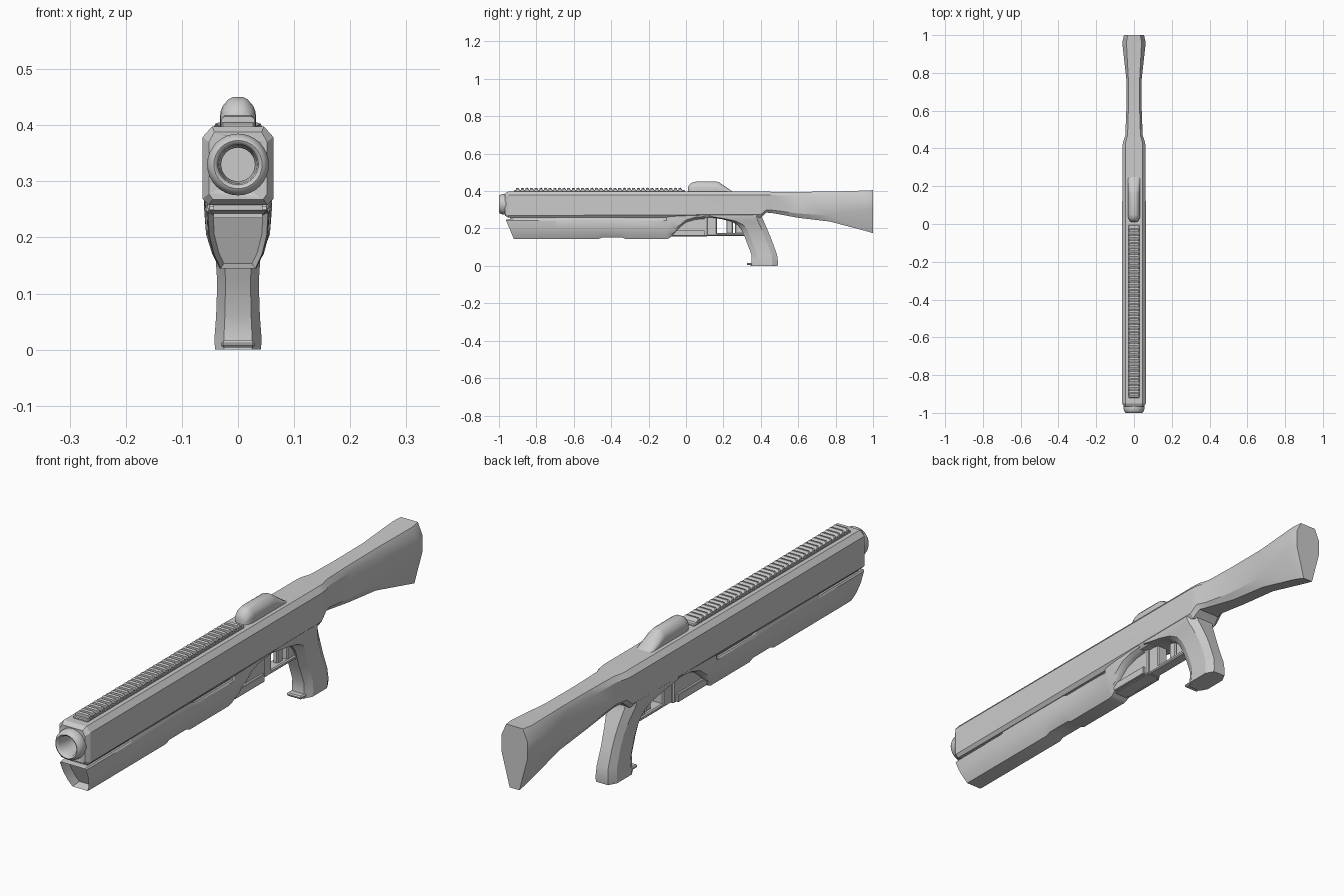
import bpy, bmesh, math
from mathutils import Vector

if "Cube" in bpy.data.objects:
    bpy.data.objects.remove(bpy.data.objects["Cube"])

grey = bpy.data.materials.new("plain_grey")
grey.diffuse_color = (0.6, 0.6, 0.6, 1)
grey.use_nodes = True
grey.node_tree.nodes["Principled BSDF"].inputs["Base Color"].default_value = grey.diffuse_color


def finish(name, bm, angle=28):
    bmesh.ops.recalc_face_normals(bm, faces=bm.faces)
    me = bpy.data.meshes.new(name)
    bm.to_mesh(me)
    bm.free()
    me.materials.append(grey)
    ob = bpy.data.objects.new(name, me)
    bpy.context.collection.objects.link(ob)
    bpy.ops.object.select_all(action='DESELECT')
    ob.select_set(True)
    bpy.context.view_layer.objects.active = ob
    bpy.ops.object.shade_smooth_by_angle(angle=math.radians(angle))
    return ob


def loft(rings, closed=False):
    """Skin equal-length point rings; cap both ends unless closed."""
    bm = bmesh.new()
    vs = [[bm.verts.new(p) for p in r] for r in rings]
    n = len(vs[0])
    pairs = list(zip(vs, vs[1:])) + ([(vs[-1], vs[0])] if closed else [])
    for a, b in pairs:
        for i in range(n):
            bm.faces.new((a[i], a[(i + 1) % n], b[(i + 1) % n], b[i]))
    caps = [] if closed else [bm.faces.new(vs[0]), bm.faces.new(vs[-1])]
    return bm, caps


def mirrored(y, half):
    """Ring at y from right-half (x, z) points listed top to bottom."""
    return [(x, y, z) for x, z in half] + [(-x, y, z) for x, z in reversed(half)]


def box(name, w, y0, y1, z0, z1, bevel=0.004):
    bm, _ = loft([mirrored(y, [(w, z1), (w, z0)]) for y in (y0, y1)])
    if bevel:
        bmesh.ops.bevel(bm, geom=bm.edges[:], offset=bevel, segments=1, affect='EDGES')
    return finish(name, bm)


# upper body and stock: y, top half width, half width, bottom half width, z0, lower edge, upper edge, z1
body_rows = [
    (-0.967, .042, .052, .045, .268, .278, .370, .388),
    (-0.950, .046, .063, .052, .258, .269, .379, .398),
    (0.400, .046, .062, .050, .258, .275, .379, .398),
    (0.430, .045, .059, .044, .285, .300, .379, .397),
    (0.470, .034, .046, .034, .281, .297, .378, .396),
    (0.600, .030, .041, .026, .257, .280, .376, .396),
    (0.770, .030, .041, .024, .237, .270, .374, .397),
    (0.960, .040, .062, .024, .187, .300, .365, .403),
    (1.000, .034, .053, .020, .175, .300, .362, .405)]
bm, _ = loft([mirrored(y, [(t, d), (w, c), (w, b), (k, a)])
              for y, t, w, k, a, b, c, d in body_rows])
body = finish("upper_body_and_stock", bm)


# bore cut through the body front
def circle(y, r, zc=.33, n=32):
    return [(r * math.cos(i * math.tau / n), y, zc + r * math.sin(i * math.tau / n)) for i in range(n)]


bm, _ = loft([circle(-1.1, .044), circle(-.84, .044)])
cutter = finish("bore_cutter", bm)
cutter.hide_render = True
bpy.context.view_layer.objects.active = body
mod = body.modifiers.new("bore", 'BOOLEAN')
mod.operation, mod.object, mod.solver = 'DIFFERENCE', cutter, 'EXACT'
bpy.ops.object.modifier_apply(modifier="bore")
bpy.data.objects.remove(cutter)

# muzzle ring
bm, _ = loft([circle(y, r) for y, r in [
    (-.86, .030), (-.96, .034), (-.992, .036), (-.998, .039), (-1.0, .043), (-.997, .048),
    (-.988, .053), (-.978, .055), (-.955, .055), (-.94, .046), (-.86, .046)]], closed=True)
finish("muzzle_ring", bm, 45)

# fore grip flowing into the raised receiver belly: y, bottom z, top z, width scale
fore_rows = [(-.965, .145, .248, .97), (-.945, .145, .250, 1), (-.70, .145, .250, 1), (-.695, .145, .256, 1),
             (-.465, .145, .256, 1), (-.445, .153, .256, 1), (-.345, .153, .256, 1),
             (-.325, .145, .250, 1), (-.105, .145, .250, 1), (-.10, .145, .29, 1.02),
             (-.085, .150, .29, 1.04), (-.06, .175, .29, 1.07), (-.035, .205, .29, 1.09),
             (0, .233, .29, 1.1), (.05, .248, .29, 1.1), (.10, .252, .29, 1.1)]
rings = []
for i, (y, z0, z1, s) in enumerate(fore_rows):
    zs = [z1, min(z1, max(.244, z0 + .02)), max(.205, z0 + .012), max(.170, z0 + .006), z0]
    half = [(x * s, z) for x, z in zip((.051, .055, .053, .044, .032), zs)]
    # raked front end
    rings.append([(x, yy + ((.25 - z) * .42 if i < 2 else 0), z) for x, yy, z in mirrored(y, half)])
bm, caps = loft(rings)
front = caps[0]
bmesh.ops.recalc_face_normals(bm, faces=bm.faces)
bmesh.ops.inset_region(bm, faces=[front], thickness=.009, use_even_offset=True)
for v in front.verts:
    v.co += Vector((0, .035, 0))
finish("fore_grip", bm)
box("fore_grip_core", .044, -.94, -.08, .235, .275, 0)

# pistol grip, lofted upward: z, front y, back y, half width
grip_rows = [(0, .345, .490, .041), (.020, .350, .492, .042), (.060, .350, .487, .039),
             (.120, .327, .465, .037), (.165, .310, .448, .040), (.195, .297, .435, .045),
             (.220, .275, .424, .050), (.238, .240, .416, .055), (.250, .190, .411, .058),
             (.265, .10, .406, .061), (.29, .10, .405, .061)]
rings = []
for z, y0, y1, w in grip_rows:
    half = [(w * .6, y0), (w, y0 + .03), (w, y1 - .03), (w * .6, y1)]
    rings.append([(x, y, z) for x, y in half] + [(-x, y, z) for x, y in reversed(half)])
bm, _ = loft(rings)
finish("pistol_grip", bm)
box("grip_toe", .030, .325, .40, .004, .016)

# loading housing with side ribs, trigger and guard
box("loading_housing", .030, -.10, .115, .158, .27)
for s in (-1, 1):
    rib = box("housing_rib", .006, -.07, .10, .160, .190, .002)
    rib.location.x = s * .033
box("guard_front_post", .022, .105, .165, .162, .27)
box("guard_bar", .022, .11, .34, .160, .175)
box("trigger", .010, .216, .25, .172, .27)
box("guard_rear_web", .018, .262, .34, .165, .26)

# top rail with teeth
box("rail_base", .030, -.92, -.005, .390, .405, .003)
bm = bmesh.new()
count, pitch = 36, .0248
for i in range(count):
    y = -.908 + i * pitch
    tooth, _ = loft([mirrored(y + a, [(.024, .402 + h), (.029, .411 if h else .402), (.029, .400)])
                     for a, h in ((0, .014), (.010, .016), (.018, .001))])
    tmp = bpy.data.meshes.new("tooth")
    tooth.to_mesh(tmp)
    tooth.free()
    bm.from_mesh(tmp)
    bpy.data.meshes.remove(tmp)
finish("rail_teeth", bm)

# rounded sight housing: y, half width, top z
sight_rows = [(.010, .012, .415), (.014, .021, .428), (.023, .027, .439), (.036, .031, .447),
              (.050, .032, .450), (.165, .032, .450), (.180, .032, .445), (.235, .032, .407), (.250, .031, .397)]
rings = []
for y, w, top in sight_rows:
    h = top - .39
    rings.append(mirrored(y, [(w * k, .39 + h * f) for k, f in
                              ((.3, 1), (.55, .93), (.85, .74), (.97, .58), (1, .45), (1, 0))]))
bm, _ = loft(rings)
finish("sight_housing", bm, 35)
